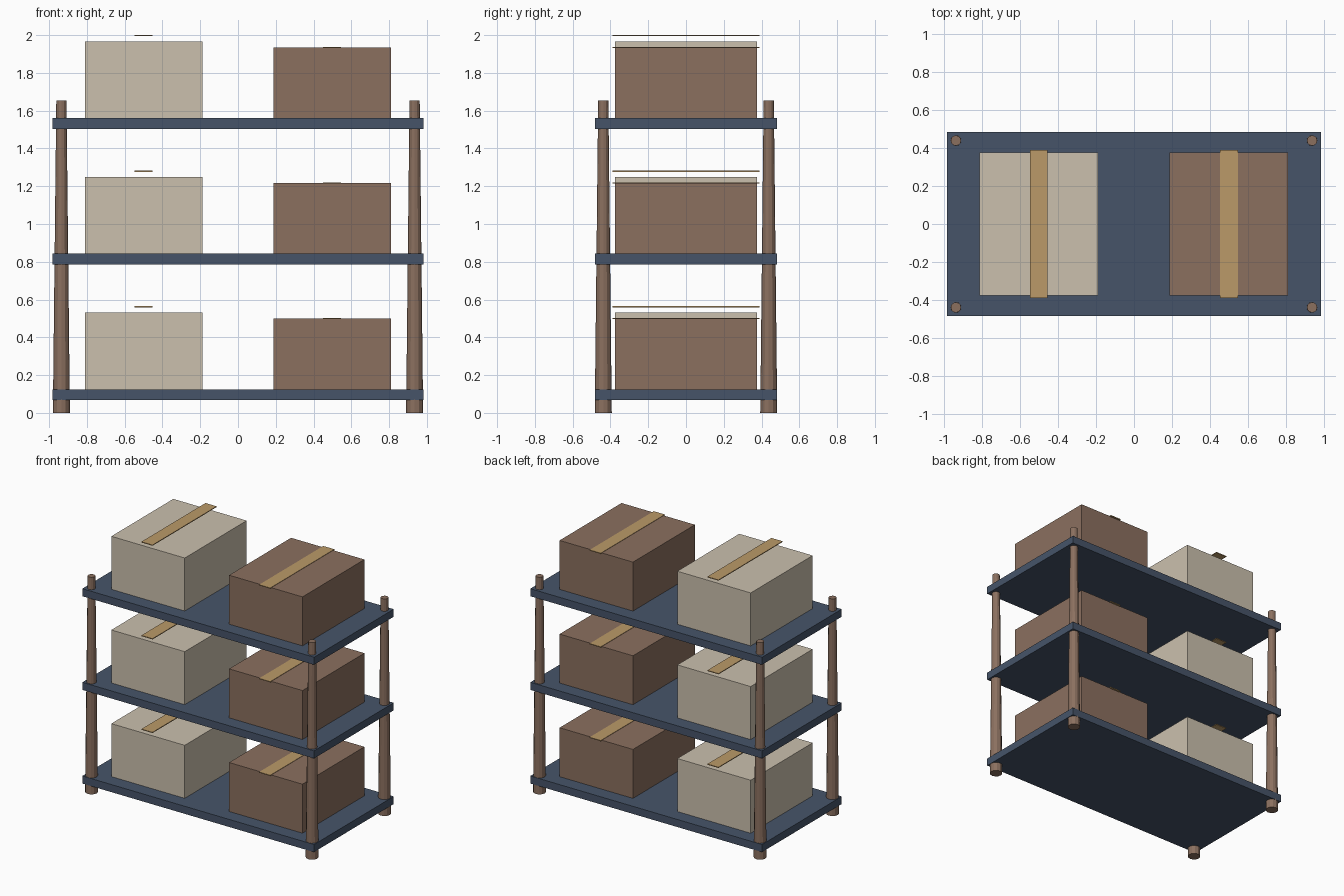
import bpy
import math

if "Cube" in bpy.data.objects:
    bpy.data.objects.remove(bpy.data.objects["Cube"])


def srgb(r, g, b):
    lin = lambda c: c / 12.92 if c <= 0.04045 else ((c + 0.055) / 1.055) ** 2.4
    return tuple(lin(c / 255) for c in (r, g, b)) + (1.0,)


def material(name, rgb):
    m = bpy.data.materials.new(name)
    m.diffuse_color = srgb(*rgb)
    m.use_nodes = True
    m.node_tree.nodes["Principled BSDF"].inputs["Base Color"].default_value = m.diffuse_color
    return m


BLUE = material("slate_blue", (70, 84, 105))
BROWN = material("brown", (139, 112, 95))
CREAM = material("cream_card", (203, 192, 174))
TAPE = material("tan_tape", (187, 154, 104))


def block(name, x, z0, size, mat):
    """Box centred on x and y = 0, with its underside at z0."""
    bpy.ops.mesh.primitive_cube_add(size=1, location=(x, 0, z0 + size[2] / 2))
    ob = bpy.context.object
    ob.name = name
    ob.scale = size
    bpy.ops.object.transform_apply(location=False, rotation=False, scale=True)
    ob.data.materials.append(mat)


# Tapered corner posts
POST_H = 1.655
for sx, side in ((-1, "left"), (1, "right")):
    for sy, end in ((-1, "front"), (1, "back")):
        bpy.ops.mesh.primitive_cone_add(vertices=12, radius1=0.045, radius2=0.027,
                                        depth=POST_H,
                                        location=(sx * 0.935, sy * 0.438, POST_H / 2))
        post = bpy.context.object
        post.name = f"post_{end}_{side}"
        post.data.materials.append(BROWN)

# Three shelves, each with a cream and a brown carton
SHELF_T = 0.058
for i, level in enumerate(("lower", "middle", "upper")):
    z = 0.067 + i * 0.7175
    top = z + SHELF_T
    block(f"shelf_{level}", 0, z, (1.964, 0.964, SHELF_T), BLUE)
    block(f"cream_carton_{level}", -0.5, top, (0.622, 0.75, 0.406), CREAM)
    block(f"brown_carton_{level}", 0.498, top, (0.622, 0.75, 0.375), BROWN)
    # Tape strips: raised above the cream carton, flush on the brown one
    block(f"cream_carton_tape_{level}", -0.5, top + 0.434, (0.094, 0.776, 0.006), TAPE)
    block(f"brown_carton_tape_{level}", 0.498, top + 0.372, (0.094, 0.776, 0.006), TAPE)
